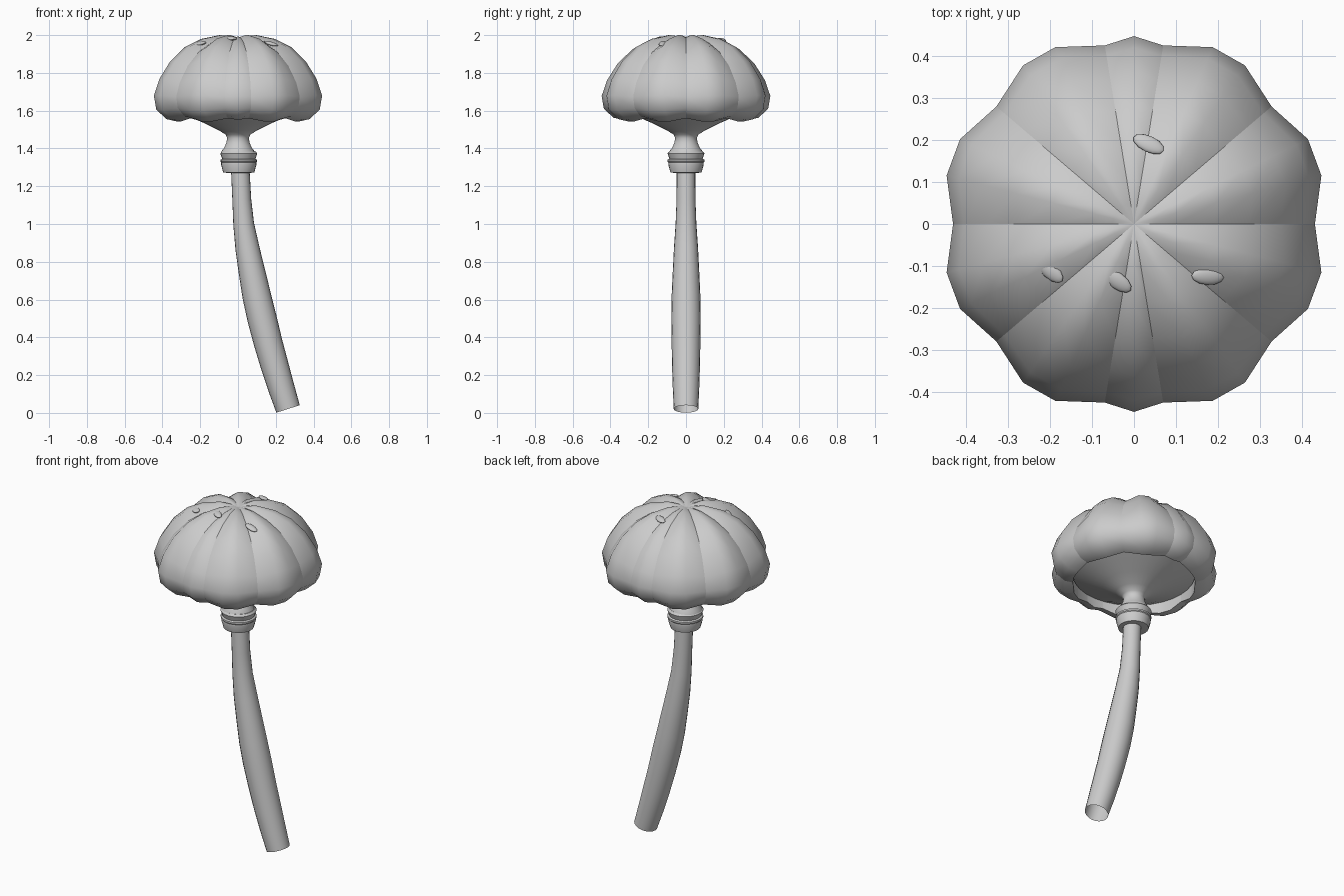
import bpy, bmesh, math
from mathutils import Vector

old = bpy.data.objects.get("Cube")
if old:
    bpy.data.objects.remove(old, do_unlink=True)

grey = bpy.data.materials.new("plain grey")
grey.use_nodes = True
grey.diffuse_color = (0.6, 0.6, 0.6, 1)
grey.node_tree.nodes["Principled BSDF"].inputs["Base Color"].default_value = (0.6, 0.6, 0.6, 1)


def skin(name, rings, sharp_columns=(), angle=40):
    """Bridge equal closed rings of points, in order, into one smooth surface."""
    bm = bmesh.new()
    rows = [[bm.verts.new(p) for p in ring] for ring in rings]
    n = len(rows[0])
    for a, b in zip(rows, rows[1:]):
        for i in range(n):
            j = (i + 1) % n
            bm.faces.new((a[i], a[j], b[j], b[i]))
    for a, b in zip(rows, rows[1:]):
        for i in sharp_columns:
            bm.edges.get((a[i], b[i])).smooth = False
    bmesh.ops.remove_doubles(bm, verts=bm.verts, dist=0.0005)
    bmesh.ops.recalc_face_normals(bm, faces=bm.faces)
    for f in bm.faces:
        f.smooth = True
    for e in bm.edges:
        if len(e.link_faces) == 2 and e.calc_face_angle() > math.radians(angle):
            e.smooth = False
    mesh = bpy.data.meshes.new(name)
    bm.to_mesh(mesh)
    bm.free()
    mesh.materials.append(grey)
    obj = bpy.data.objects.new(name, mesh)
    bpy.context.collection.objects.link(obj)
    return obj


def lathe(name, profile, x=0.0, sides=24, angle=40):
    turn = [math.tau * i / sides for i in range(sides)]
    return skin(name, [[(x + r * math.cos(t), r * math.sin(t), z) for t in turn]
                       for r, z in profile], angle=angle)


# Lobed cap: blend a valley profile and a ridge profile around the axis
ridge = [(0, 1.985), (.05, 1.994), (.1, 2.0), (.2, 1.98), (.29, 1.937), (.37, 1.862), (.43, 1.768),
         (.46, 1.68), (.447, 1.605), (.39, 1.555), (.335, 1.543), (.335, 1.62)]
valley = [(0, 1.985), (.05, 1.99), (.1, 1.985), (.19, 1.957), (.275, 1.91), (.35, 1.838), (.405, 1.75),
          (.43, 1.675), (.42, 1.615), (.375, 1.572), (.33, 1.56), (.33, 1.62)]
quarter = [(0, 0), (14.5, 1), (26, 1), (40.5, 0), (55, 1), (66, 1), (80.7, 0)]
half = quarter + [(90, .55)] + [(180 - a, p) for a, p in quarter[:0:-1]]
around = half + [(a + 180, p) for a, p in half]
rings = []
for (rv, zv), (rr, zr) in zip(valley, ridge):
    ring = []
    for deg, puff in around:
        r, z = rv + (rr - rv) * puff, zv + (zr - zv) * puff
        t = math.radians(deg)
        ring.append((r * math.cos(t), r * math.sin(t), z))
    rings.append(ring)
skin("cap", rings, [i for i, (a, p) in enumerate(around) if p == 0], angle=60)

# Shallow cone under the cap, narrowing to a neck
lathe("cap_underside", [(.33, 1.605), (.25, 1.565), (.17, 1.53), (.1, 1.495), (.065, 1.473), (.057, 1.455),
                        (.062, 1.43), (.072, 1.405), (.088, 1.385), (.09, 1.37)], sides=32)

# Collar of downward-tapering bands
lathe("collar", [(0, 1.385), (.088, 1.385), (.098, 1.374), (.088, 1.345), (.097, 1.34), (.097, 1.33),
                 (.093, 1.325), (.094, 1.315), (.082, 1.272), (0, 1.268)], x=.004, angle=25)

# Bent, open-ended stem swept along its centre line: x, z, radius
path = [(.008, 1.36, .046), (.013, 1.27, .049), (.02, 1.13, .05), (.03, 1.0, .055), (.05, .87, .064),
        (.073, .75, .07), (.099, .62, .076), (.127, .5, .078), (.16, .37, .076),
        (.194, .25, .074), (.23, .13, .07), (.265, .021, .065)]
rings = []
for i, (x, z, r) in enumerate(path):
    a, b = path[max(i - 1, 0)], path[min(i + 1, len(path) - 1)]
    along = Vector((b[0] - a[0], 0, b[1] - a[1])).normalized()
    across = Vector((0, 1, 0)).cross(along)
    rings.append([Vector((x, 0, z)) + r * (across * math.cos(t) + Vector((0, 1, 0)) * math.sin(t))
                  for t in (math.tau * k / 20 for k in range(20))])
skin("stem", rings, angle=60)

# Small shallow bumps on the upper cap
for k, (x, y, z, spin) in enumerate([(.035, .19, 1.974, 75), (-.2, -.11, 1.955, 110),
                                     (-.04, -.135, 1.983, 70), (.175, -.125, 1.955, 30)]):
    bpy.ops.mesh.primitive_uv_sphere_add(segments=12, ring_count=8, location=(x, y, z))
    bump = bpy.context.object
    bump.name = f"cap_bump_{k + 1}"
    bump.scale = (.04, .02, .01)
    tilt = Vector((x, y, .65)).to_track_quat('Z', 'Y')
    bump.rotation_euler = (tilt.to_matrix() @ Vector((0, 0, 1))).to_track_quat('Z', 'X').to_euler()
    bump.rotation_euler.rotate_axis('Z', math.radians(spin))
    bump.data.materials.append(grey)
    bpy.ops.object.shade_smooth()
